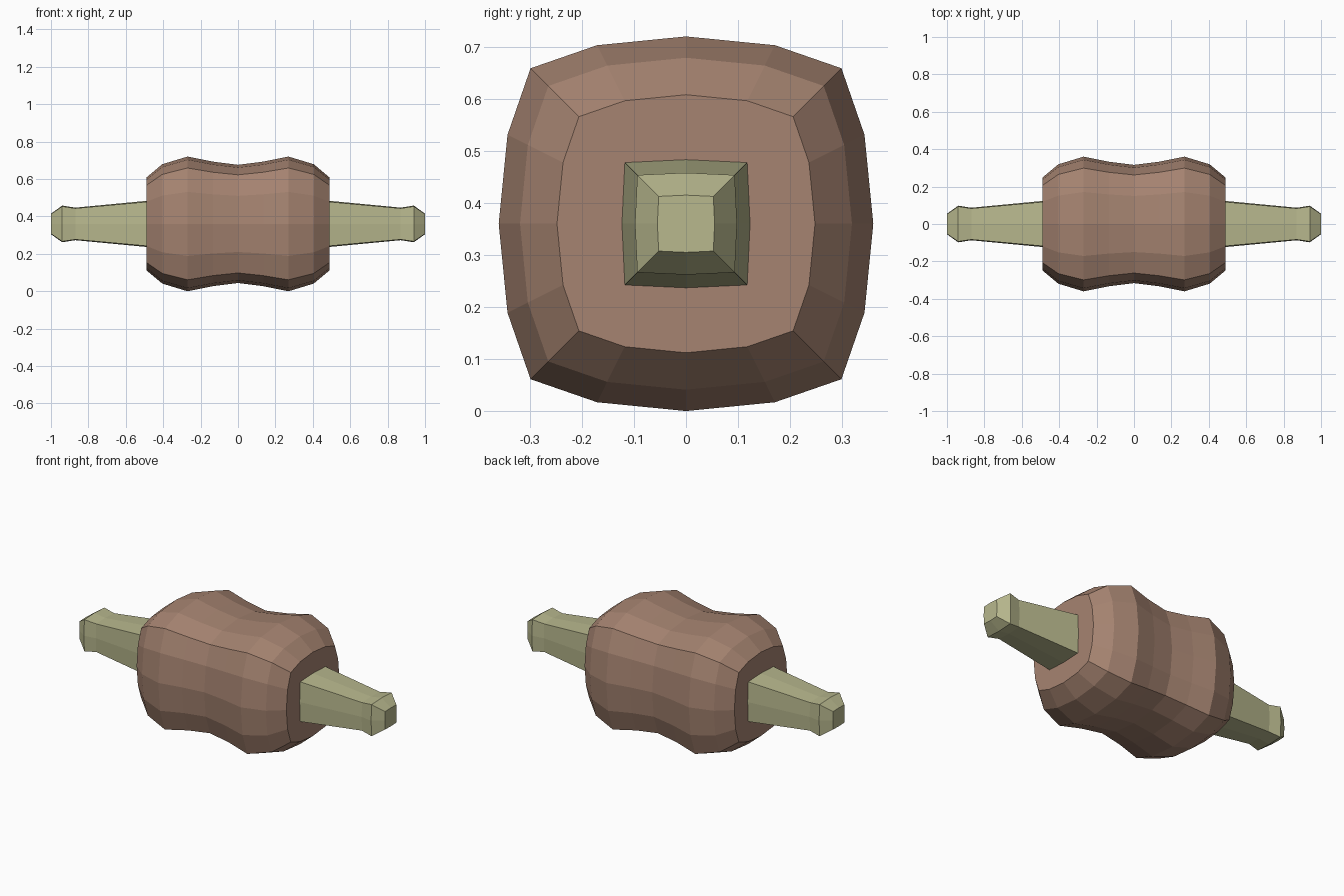
import bpy, bmesh

if "Cube" in bpy.data.objects:
    bpy.data.objects.remove(bpy.data.objects["Cube"])

CENTRE_Z = 0.36

# Quarter outlines of the rounded-square sections, unit half-width
BODY_QUARTER = [(1, 0), (0.953, 0.475), (0.83, 0.83), (0.475, 0.953)]
HANDLE_QUARTER = [(1, 0), (0.955, 0.955)]


def material(name, rgb):
    mat = bpy.data.materials.new(name)
    mat.diffuse_color = (*rgb, 1)
    mat.use_nodes = True
    mat.node_tree.nodes["Principled BSDF"].inputs["Base Color"].default_value = mat.diffuse_color
    return mat


def full_section(quarter):
    pts, out = list(quarter), []
    for _ in range(4):
        out += pts
        pts = [(-b, a) for a, b in pts]
    return out


def loft(name, stations, quarter, mat):
    """Skin flat faces along x through (x, half-width) stations."""
    section = full_section(quarter)
    n = len(section)
    bm = bmesh.new()
    rings = [[bm.verts.new((x, r * a, CENTRE_Z + r * b)) for a, b in section]
             for x, r in stations]
    for r0, r1 in zip(rings, rings[1:]):
        for i in range(n):
            j = (i + 1) % n
            bm.faces.new((r0[i], r0[j], r1[j], r1[i]))
    bm.faces.new(rings[0])
    bm.faces.new(rings[-1])
    bmesh.ops.recalc_face_normals(bm, faces=bm.faces[:])
    mesh = bpy.data.meshes.new(name)
    bm.to_mesh(mesh)
    bm.free()
    mesh.materials.append(mat)
    obj = bpy.data.objects.new(name, mesh)
    bpy.context.collection.objects.link(obj)
    return obj


wood = material("brown_wood", (0.38, 0.23, 0.165))
grip = material("pale_green", (0.48, 0.48, 0.27))

# Roller body with a shallow waist
half = [(0, 0.316), (0.135, 0.333), (0.27, 0.36), (0.405, 0.319), (0.49, 0.248)]
body = [(-x, r) for x, r in reversed(half[1:])] + half
loft("roller_body", body, BODY_QUARTER, wood)

# Tapered handles with flared, chamfered ends
handle = [(0.46, 0.126), (0.87, 0.087), (0.94, 0.098), (1.0, 0.055)]
for name, s in (("right_handle", 1), ("left_handle", -1)):
    loft(name, [(s * x, r) for x, r in handle], HANDLE_QUARTER, grip)
